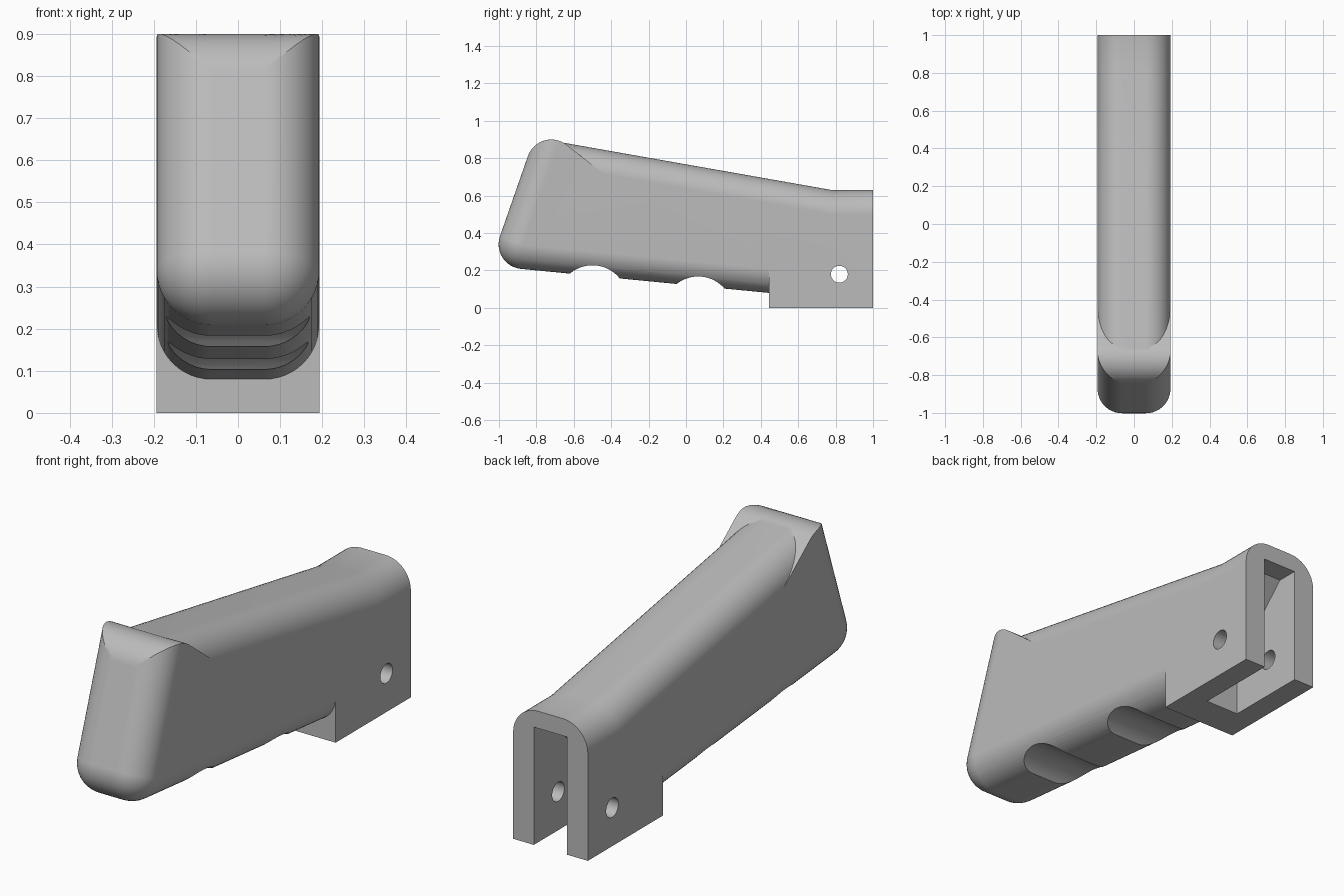
import bpy, bmesh
from math import sin, cos, tan, acos, radians, pi

cube = bpy.data.objects.get("Cube")
if cube:
    bpy.data.objects.remove(cube, do_unlink=True)

grey = bpy.data.materials.new("warm_grey")
grey.use_nodes = True
grey.diffuse_color = (0.5, 0.5, 0.5, 1)
grey.node_tree.nodes["Principled BSDF"].inputs["Base Color"].default_value = (0.5, 0.5, 0.5, 1)

HALF = 0.193          # half width
FILLET = 0.13         # edge rounding
STEPS = 12
FRONT, BOTTOM = radians(161), radians(264.4)   # outward normals of front and bottom
SLOPE, WEDGE = radians(80), radians(52)        # outward normals of spine and crest back
CREST, CREST_R = (-0.72, 0.767), 0.133
TOE, TOE_R = (-0.87, 0.34), 0.132
KINK = (0.78, 0.63)
BLOCK_Y = 0.445


def arc(centre, r, a, b, n=STEPS):
    return [(centre[0] + r * cos(a + (b - a) * i / n),
             centre[1] + r * sin(a + (b - a) * i / n)) for i in range(n + 1)]


def section(d):
    """Side outline with the rounded edges pulled in by d."""
    # underside, toe corner and front
    pts = [(1, 0), (BLOCK_Y, 0), (BLOCK_Y, 0.08 + d)]
    pts += arc(TOE, TOE_R - d, BOTTOM, FRONT)
    # crest, kept full width
    h = (KINK[0] - CREST[0]) * cos(SLOPE) + (KINK[1] - CREST[1]) * sin(SLOPE) - d
    start = FRONT - acos((CREST_R - d) / CREST_R)
    end = max(WEDGE, SLOPE - acos(min(1, h / CREST_R)))
    pts += arc(CREST, CREST_R, start, end)
    # straight back of the crest down to the spine
    s = max(0, (CREST_R * cos(SLOPE - end) - h) / sin(SLOPE - end))
    y, z = pts[-1]
    pts.append((y + s * sin(end), z - s * cos(end)))
    # spine and flat rear top
    pts += [(KINK[0] - d * tan(radians(5)), KINK[1] - d), (1, KINK[1] - d)]
    return pts


def make(name, layers):
    """Loft outlines (x, points) into a closed solid."""
    bm = bmesh.new()
    rings = [[bm.verts.new((x, y, z)) for y, z in pts] for x, pts in layers]
    for a, b in zip(rings, rings[1:]):
        for i in range(len(a)):
            j = (i + 1) % len(a)
            bm.faces.new((a[i], a[j], b[j], b[i]))
    bm.faces.new(rings[0])
    bm.faces.new(rings[-1])
    bmesh.ops.remove_doubles(bm, verts=bm.verts, dist=1e-5)
    bmesh.ops.recalc_face_normals(bm, faces=bm.faces)
    mesh = bpy.data.meshes.new(name)
    bm.to_mesh(mesh)
    bm.free()
    ob = bpy.data.objects.new(name, mesh)
    mesh.materials.append(grey)
    bpy.context.collection.objects.link(ob)
    return ob


# grip body
angles = [i * pi / 2 / STEPS for i in range(STEPS + 1)]
right = [(-(HALF - FILLET + FILLET * sin(t)), section(FILLET * (1 - cos(t)))) for t in reversed(angles)]
left = [(-x, pts) for x, pts in reversed(right)]
grip = make("grip_body", right + left)


def prism(name, half, pts):
    return make(name, [(-half, pts), (half, pts)])


def circle(y, z, r):
    return arc((y, z), r, 0, 2 * pi * 63 / 64, 63)


# mounting slot, pin hole and two finger grooves
cutters = [
    prism("slot_cutter", 0.086, [(1.1, -0.1), (1.1, 0.55), (0.9, 0.55), (0.605, 0.255), (0.605, -0.1)]),
    prism("pin_hole_cutter", 0.3, circle(0.82, 0.18, 0.045)),
    prism("front_groove_cutter", 0.3, circle(-0.5, 0.042, 0.186)),
    prism("rear_groove_cutter", 0.3, circle(0.065, -0.018, 0.186)),
]
bpy.ops.object.select_all(action='DESELECT')
grip.select_set(True)
bpy.context.view_layer.objects.active = grip
for cutter in cutters:
    cutter.hide_render = True
    mod = grip.modifiers.new("cut", 'BOOLEAN')
    mod.operation = 'DIFFERENCE'
    mod.solver = 'EXACT'
    mod.object = cutter
    bpy.ops.object.modifier_apply(modifier=mod.name)
    bpy.data.objects.remove(cutter, do_unlink=True)

# smooth shading with crisp edges
bpy.ops.object.shade_smooth_by_angle(angle=radians(20))
weighted = grip.modifiers.new("weighted_normals", 'WEIGHTED_NORMAL')
weighted.keep_sharp = True
